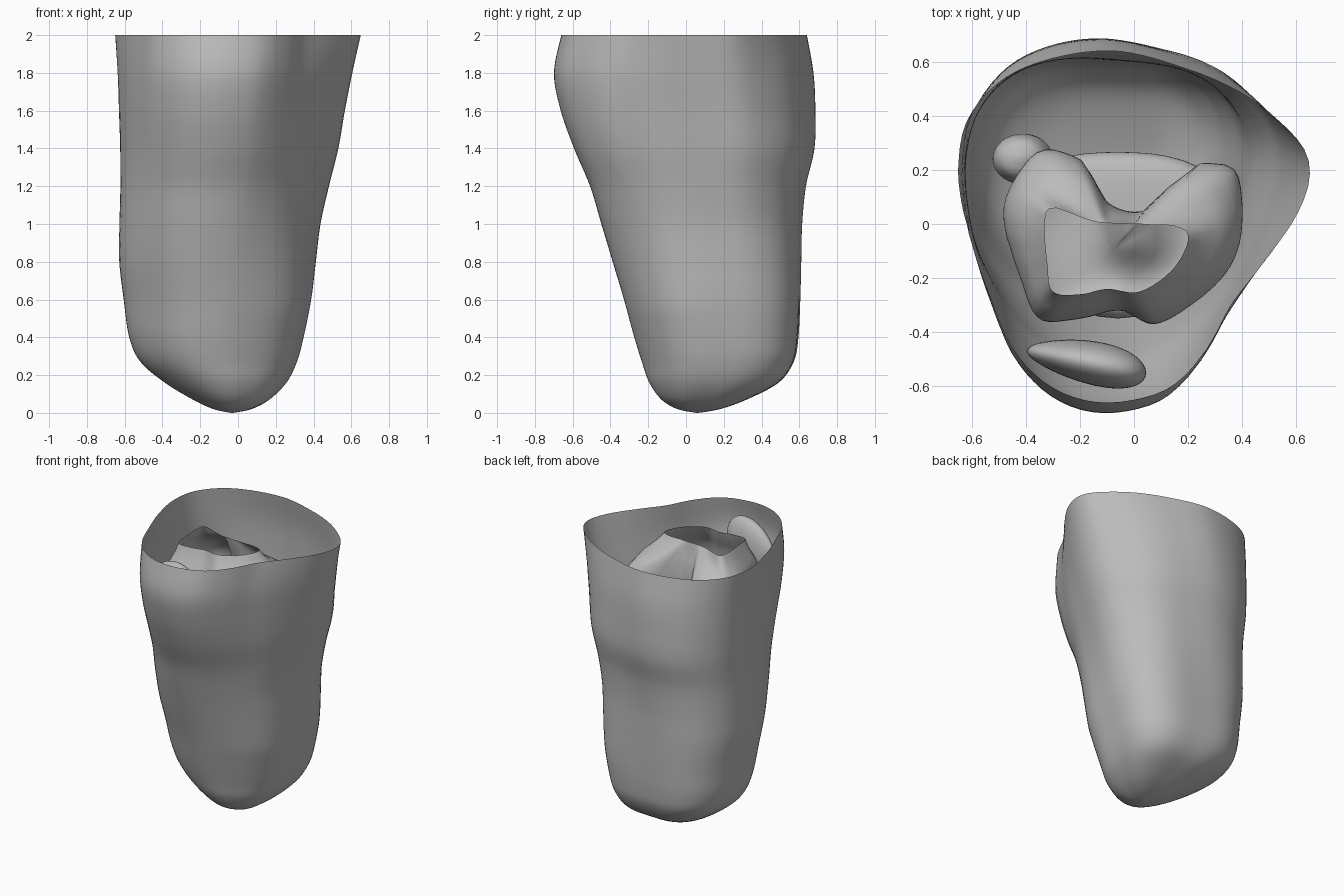
import bpy
import bmesh
import math
from mathutils import Vector

default_cube = bpy.data.objects.get("Cube")
if default_cube:
    bpy.data.objects.remove(default_cube)


def make_material(name, colour):
    material = bpy.data.materials.new(name)
    material.use_nodes = True
    material.diffuse_color = colour
    material.node_tree.nodes["Principled BSDF"].inputs["Base Color"].default_value = colour
    return material


grey = make_material("neutral grey", (0.5, 0.5, 0.5, 1))


def spline(rows, steps, closed=False):
    """Smooth curve through rows of numbers."""
    count = len(rows)

    def pick(index):
        return rows[index % count] if closed else rows[max(0, min(count - 1, index))]

    result = []
    for i in range(count if closed else count - 1):
        around = [pick(i + k) for k in (-1, 0, 1, 2)]
        for step in range(steps):
            t = step / steps
            result.append([
                b + t * (c - a + t * (2 * a - 5 * b + 4 * c - d + t * (3 * (b - c) + d - a))) / 2
                for a, b, c, d in zip(*around)])
    if not closed:
        result.append(list(rows[-1]))
    return result


def radial(outline, centre, sides):
    """Resample a closed outline at equal angles about a centre."""
    dense = spline(outline, 40, closed=True)
    polar = sorted((math.atan2(y - centre[1], x - centre[0]),
                    math.hypot(x - centre[0], y - centre[1])) for x, y in dense)
    points = []
    for i in range(sides):
        angle = 2 * math.pi * i / sides - math.pi
        radius = min(polar, key=lambda p: abs(p[0] - angle))[1]
        points.append(Vector((centre[0] + radius * math.cos(angle),
                              centre[1] + radius * math.sin(angle))))
    return points


def loft(name, rings, cap_start=False, cap_end=False):
    """Skin a stack of equal rings, listed from the top down."""
    mesh = bpy.data.meshes.new(name)
    bm = bmesh.new()
    loops = [[bm.verts.new(point) for point in ring] for ring in rings]
    sides = len(loops[0])
    for upper, lower in zip(loops, loops[1:]):
        for i in range(sides):
            j = (i + 1) % sides
            bm.faces.new((lower[i], lower[j], upper[j], upper[i]))
    if cap_start:
        bm.faces.new(loops[0])
    if cap_end:
        bm.faces.new(loops[-1][::-1])
    bm.to_mesh(mesh)
    bm.free()
    mesh.materials.append(grey)
    obj = bpy.data.objects.new(name, mesh)
    bpy.context.collection.objects.link(obj)
    mesh.shade_smooth()
    return obj


# Limb skin: a rounded triangle that follows the side profiles and rounds off below
rim = [(.65, .18), (.61, .31), (.43, .47), (.2, .58), (-.1, .65), (-.42, .58), (-.6, .42),
       (-.65, .22), (-.62, 0), (-.54, -.25), (-.44, -.48), (-.29, -.62), (-.1, -.67),
       (.12, -.62), (.26, -.48), (.36, -.3), (.49, -.13), (.6, .03)]
sides = 96
triangle = radial(rim, (-.05, 0), sides)
low = [min(p[k] for p in triangle) for k in (0, 1)]
high = [max(p[k] for p in triangle) for k in (0, 1)]
unit = [Vector([2 * (p[k] - low[k]) / (high[k] - low[k]) - 1 for k in (0, 1)]) for p in triangle]

# Each row: height, left edge, right edge, front edge, back edge
profile = [(2, -.65, .65, -.66, .64), (1.8, -.64, .605, -.7, .675), (1.6, -.635, .565, -.665, .685),
           (1.4, -.63, .53, -.595, .68), (1.2, -.63, .48, -.51, .635), (1, -.635, .435, -.45, .615),
           (.8, -.635, .41, -.39, .61), (.6, -.61, .385, -.33, .605), (.4, -.58, .345, -.275, .595),
           (.27, -.52, .31, -.235, .57), (.16, -.39, .255, -.195, .49),
           (.07, -.24, .165, -.13, .32), (.02, -.13, .07, -.045, .18), (0, -.035, -.025, .055, .065)]
skin_rings = []
for z, x0, x1, y0, y1 in spline(profile, 6):
    roundness = min(.8, max(0, (2 - z) * .55))
    ring = []
    for p in unit:
        angle = math.atan2(p.y, p.x)
        # Fuller corner at the back left, slimmer at the front right
        corner = (.07 + .11 * math.cos(angle - math.pi / 4)) * math.sin(2 * angle) ** 2
        circle = Vector((math.cos(angle), math.sin(angle))) * (1 + corner)
        q = p.lerp(circle, roundness)
        ring.append(((x0 + x1 + q.x * (x1 - x0)) / 2, (y0 + y1 + q.y * (y1 - y0)) / 2, max(z, 0)))
    skin_rings.append(ring)
loft("limb_skin", skin_rings, cap_end=True)

# Thigh bone end: open cut at the top, two rear condyles split by a notch
cut = [(.2, -.06), (.16, -.01), (0, 0), (-.15, .01), (-.3, .06), (-.33, 0), (-.32, -.15),
       (-.3, -.25), (-.2, -.26), (-.1, -.24), (.02, -.25), (.14, -.17)]
condyles = [(.4, 0), (.38, .19), (.28, .225), (.19, .21), (.13, .14), (.08, .07), (0, .045),
            (-.09, .075), (-.14, .15), (-.2, .24), (-.35, .27), (-.46, .13), (-.48, 0),
            (-.42, -.2), (-.35, -.35), (-.2, -.35), (-.05, -.32), (.08, -.37), (.25, -.27),
            (.36, -.15)]
middle = Vector((-.08, -.1))
inner = radial(cut, middle, sides)
outer = radial(condyles, middle, sides)
# Each row: height, spread from cut to condyle outline, overall scale, lift under the notch
femur_rows = [(1.95, 0, 1, 0), (1.9, .2, 1, 0), (1.85, .45, 1, 0), (1.8, .7, 1, 0),
              (1.72, .93, 1, 0), (1.63, 1, 1, 0), (1.53, 1, .95, .06), (1.45, 1, .8, .13),
              (1.41, 1, .5, .16), (1.4, 1, .05, .16)]
femur_rings = []
for z, spread, scale, lift in spline(femur_rows, 3):
    points = [middle + (a.lerp(b, spread) - middle) * scale for a, b in zip(inner, outer)]
    femur_rings.append([(p.x, p.y, z + lift * math.exp(-(p.x * 9) ** 2) / (1 + math.exp(-30 * (p.y + .12))))
                        for p in points])
loft("thigh_bone_end", femur_rings, cap_end=True)


def bone(name, rows, flatness=1.0, bulge=0.0):
    """Closed rounded bone with a front crest; rows give height, centre x, centre y, radius."""
    rings = []
    for z, x, y, radius in spline(rows, 4):
        ring = []
        for i in range(40):
            angle = 2 * math.pi * i / 40
            r = radius * (1 + bulge * math.cos(3 * angle - math.pi / 2))
            ring.append((x + r * math.cos(angle), y + r * flatness * math.sin(angle), z))
        rings.append(ring)
    return loft(name, rings, cap_start=True, cap_end=True)


# Shin bones inside the limb
bone("shin_bone", [(1.4, -.06, -.02, .02), (1.39, -.06, -.02, .34), (1.31, -.06, -.02, .41),
                   (1.18, -.06, -.04, .35), (1, -.09, -.1, .24), (.8, -.11, -.09, .19),
                   (.6, -.13, -.05, .17), (.47, -.13, -.02, .14), (.44, -.13, -.02, .02)],
     flatness=.75, bulge=.07)
bone("calf_bone", [(1.24, -.42, .245, .01), (1.21, -.42, .245, .08), (1.1, -.41, .24, .11),
                   (.95, -.38, .24, .07), (.6, -.36, .22, .06), (.56, -.36, .22, .01)], flatness=.85)

# Kneecap: flattened bean behind the front skin, tilted up toward its left end
bm = bmesh.new()
bmesh.ops.create_uvsphere(bm, u_segments=40, v_segments=24, radius=1)
for vert in bm.verts:
    x, y, z = vert.co
    vert.co = (-.175 + .22 * x, -.51 - .04 * x + .08 * y * (1 + .25 * x), 1.75 + .2 * z + .05 * x)
for face in bm.faces:
    face.smooth = True
kneecap_mesh = bpy.data.meshes.new("kneecap")
bm.to_mesh(kneecap_mesh)
bm.free()
kneecap_mesh.materials.append(grey)
bpy.context.collection.objects.link(bpy.data.objects.new("kneecap", kneecap_mesh))
